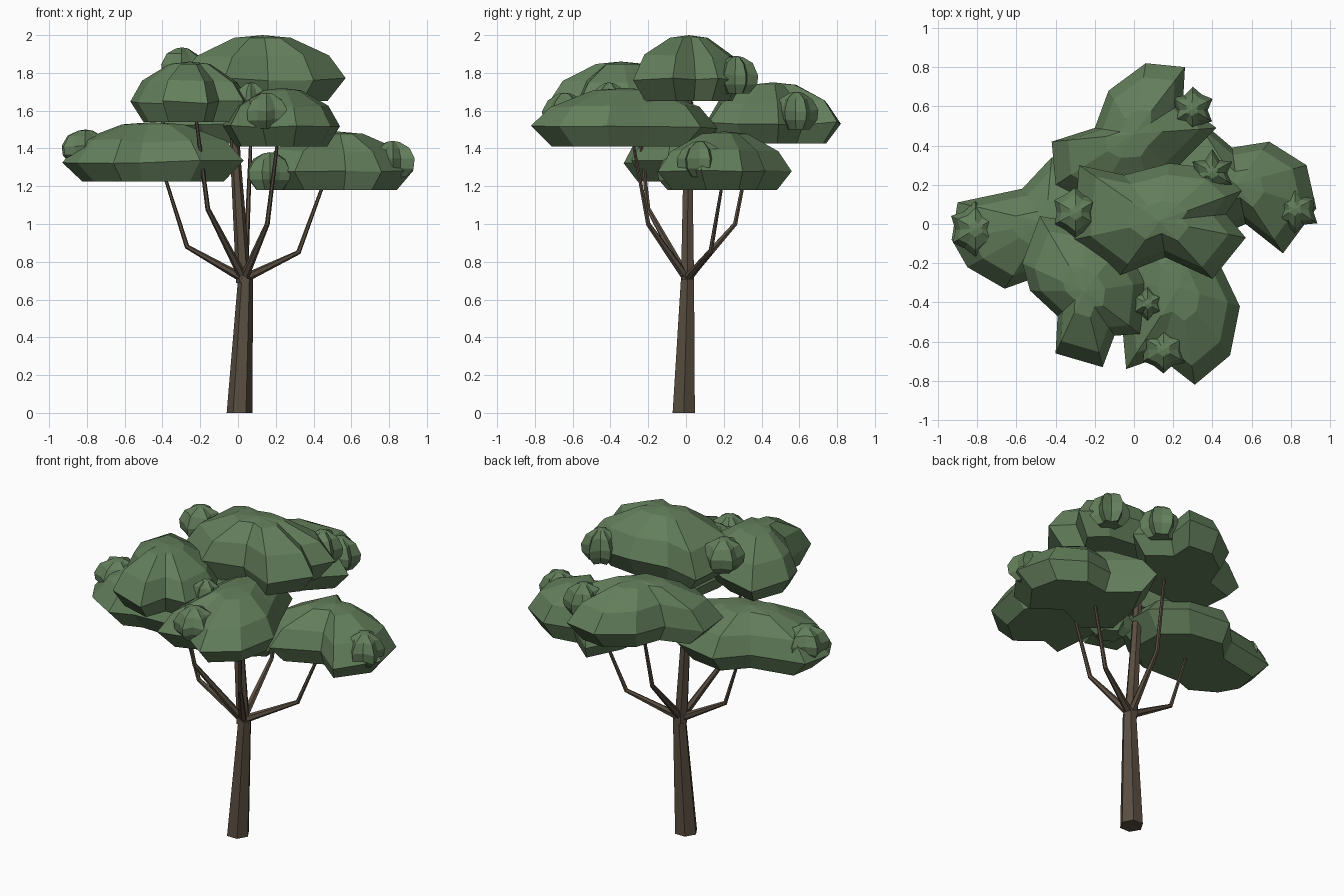
import bpy, bmesh, math, random
from mathutils import Vector

if "Cube" in bpy.data.objects:
    bpy.data.objects.remove(bpy.data.objects["Cube"])

random.seed(4)

def material(name, col):
    m = bpy.data.materials.new(name)
    m.diffuse_color = (*col, 1)
    m.use_nodes = True
    m.node_tree.nodes["Principled BSDF"].inputs["Base Color"].default_value = m.diffuse_color
    return m

BARK = material("bark", (0.10, 0.075, 0.052))
LEAF = material("leaf", (0.125, 0.21, 0.105))

# Ring profiles: (outline scale, height fraction)
DOME = ((0.78, 0.0), (1.0, 0.33), (0.8, 0.68), (0.34, 0.96))
TUFT = ((0.6, 0.0), (0.95, 0.25), (1.0, 0.5), (0.75, 0.8), (0.3, 0.97))

def finish(bm, name, mat):
    bmesh.ops.recalc_face_normals(bm, faces=bm.faces)
    me = bpy.data.meshes.new(name)
    bm.to_mesh(me)
    bm.free()
    me.materials.append(mat)
    ob = bpy.data.objects.new(name, me)
    bpy.context.collection.objects.link(ob)

def skin(bm, rings):
    for a, b in zip(rings, rings[1:]):
        n = len(a)
        for i in range(n):
            bm.faces.new((a[i], a[(i + 1) % n], b[(i + 1) % n], b[i]))

def fan(bm, ring, apex):
    v = bm.verts.new(apex)
    for i in range(len(ring)):
        bm.faces.new((ring[i], ring[(i + 1) % len(ring)], v))

def limb(name, path, sides=6):
    """Tapered tube through (x, y, z, radius) points."""
    bm = bmesh.new()
    pts = [Vector(p[:3]) for p in path]
    rings = []
    for i, p in enumerate(pts):
        d = (pts[min(i + 1, len(pts) - 1)] - pts[max(i - 1, 0)]).normalized()
        if i == 0 and p.z == 0:
            d = Vector((0, 0, 1))
        u = d.cross(Vector((0, 1, 0))).normalized()
        w = d.cross(u)
        rings.append([bm.verts.new(p + path[i][3] * (u * math.cos(t) + w * math.sin(t)))
                      for t in [math.tau * k / sides for k in range(sides)]])
    skin(bm, rings)
    bm.faces.new(rings[0])
    bm.faces.new(rings[-1])
    finish(bm, name, BARK)

def dome(name, outline, z0, z1, profile=DOME):
    """Flattened foliage clump whose widest ring follows the outline."""
    bm = bmesh.new()
    xs, ys = zip(*outline)
    c = Vector(((min(xs) + max(xs)) / 2, (min(ys) + max(ys)) / 2))
    pts = sorted((Vector(p) - c for p in outline), key=lambda v: math.atan2(v.y, v.x))
    h = z1 - z0
    rings = []
    for s, f in profile:
        jit = 0.03 if 0.1 < f < 0.9 else 0
        rings.append([bm.verts.new((c.x + v.x * s, c.y + v.y * s,
                                    z0 + h * (f + random.uniform(-jit, jit)))) for v in pts])
    skin(bm, rings)
    fan(bm, rings[0], (c.x, c.y, z0))
    fan(bm, rings[-1], (c.x, c.y, z1))
    finish(bm, name, LEAF)

def tuft(name, x, y, z, r, h):
    """Small ribbed leaf tuft with alternating radius."""
    pts = []
    for k in range(12):
        a = math.tau * k / 12
        q = r * (random.uniform(0.95, 1.12) if k % 2 else random.uniform(0.66, 0.85))
        pts.append((x + q * math.cos(a), y + q * math.sin(a)))
    dome(name, pts, z - h / 2, z + h / 2, TUFT)

# Trunk and central leader
limb("trunk", [(0.008, -0.012, 0, 0.068), (0.04, 0.008, 0.71, 0.04)])
limb("leader", [(0.03, 0.008, 0.69, 0.04), (-0.01, 0.01, 1.3, 0.028), (-0.03, 0.01, 1.72, 0.02)])

# Side branches: bend point and tip
for name, bend, tip in (
        ("left_branch", (-0.27, 0.0, 0.88), (-0.40, 0.0, 1.29)),
        ("right_branch", (0.32, 0.13, 0.85), (0.47, 0.20, 1.26)),
        ("front_left_branch", (-0.16, -0.20, 1.08), (-0.23, -0.26, 1.62)),
        ("front_right_branch", (0.155, -0.20, 1.0), (0.215, -0.29, 1.48)),
        ("back_branch", (0.05, 0.26, 1.0), (0.07, 0.36, 1.50))):
    limb(name, [(0.03, 0.005, 0.71, 0.024), (*bend, 0.013), (*tip, 0.008)])

# Large foliage clumps, outlines as seen from the top
dome("left_foliage", [(-0.93, -0.08), (-0.9, 0.11), (-0.57, 0.18), (-0.42, 0.34), (-0.15, 0.3),
     (0.02, 0.15), (0.03, -0.1), (-0.2, -0.29), (-0.52, -0.28), (-0.66, -0.33), (-0.85, -0.22)],
     1.225, 1.54)
dome("right_foliage", [(0.69, 0.42), (0.88, 0.3), (0.93, 0.08), (0.76, -0.15), (0.57, 0.0),
     (0.3, -0.12), (0.12, 0.03), (0.17, 0.3), (0.3, 0.56), (0.5, 0.39)], 1.18, 1.49)
dome("back_foliage", [(-0.13, 0.68), (0.06, 0.82), (0.26, 0.8), (0.25, 0.62), (0.42, 0.49),
     (0.2, 0.27), (0.1, 0.12), (-0.2, 0.1), (-0.4, 0.2), (-0.42, 0.42), (-0.2, 0.49)], 1.425, 1.75)
dome("front_foliage", [(0.31, -0.82), (0.49, -0.67), (0.54, -0.42), (0.44, -0.21), (0.32, 0.08),
     (0.1, 0.17), (-0.03, 0.0), (-0.08, -0.3), (-0.04, -0.74), (0.13, -0.68)], 1.41, 1.72)
dome("front_left_foliage", [(-0.48, 0.04), (-0.57, -0.2), (-0.53, -0.34), (-0.39, -0.47),
     (-0.4, -0.66), (-0.16, -0.73), (-0.1, -0.57), (0.03, -0.56), (0.06, -0.3), (-0.06, -0.1),
     (-0.25, 0.0)], 1.54, 1.86)
dome("top_foliage", [(-0.28, 0.3), (-0.05, 0.25), (0.18, 0.31), (0.43, 0.28), (0.55, 0.17),
     (0.47, 0.05), (0.57, -0.07), (0.4, -0.28), (0.16, -0.17), (-0.07, -0.26), (-0.31, -0.08)],
     1.65, 2.0)

# Small tufts sitting on the clumps
for i, t in enumerate(((-0.81, -0.03, 1.41, 0.135, 0.18), (0.82, 0.07, 1.345, 0.12, 0.19),
                       (0.17, -0.02, 1.28, 0.125, 0.20), (0.15, -0.64, 1.60, 0.12, 0.19),
                       (0.07, -0.41, 1.66, 0.09, 0.18), (-0.30, 0.06, 1.84, 0.125, 0.19),
                       (0.40, 0.26, 1.79, 0.11, 0.20), (0.30, 0.58, 1.60, 0.115, 0.20))):
    tuft("leaf_tuft_%d" % (i + 1), *t)
